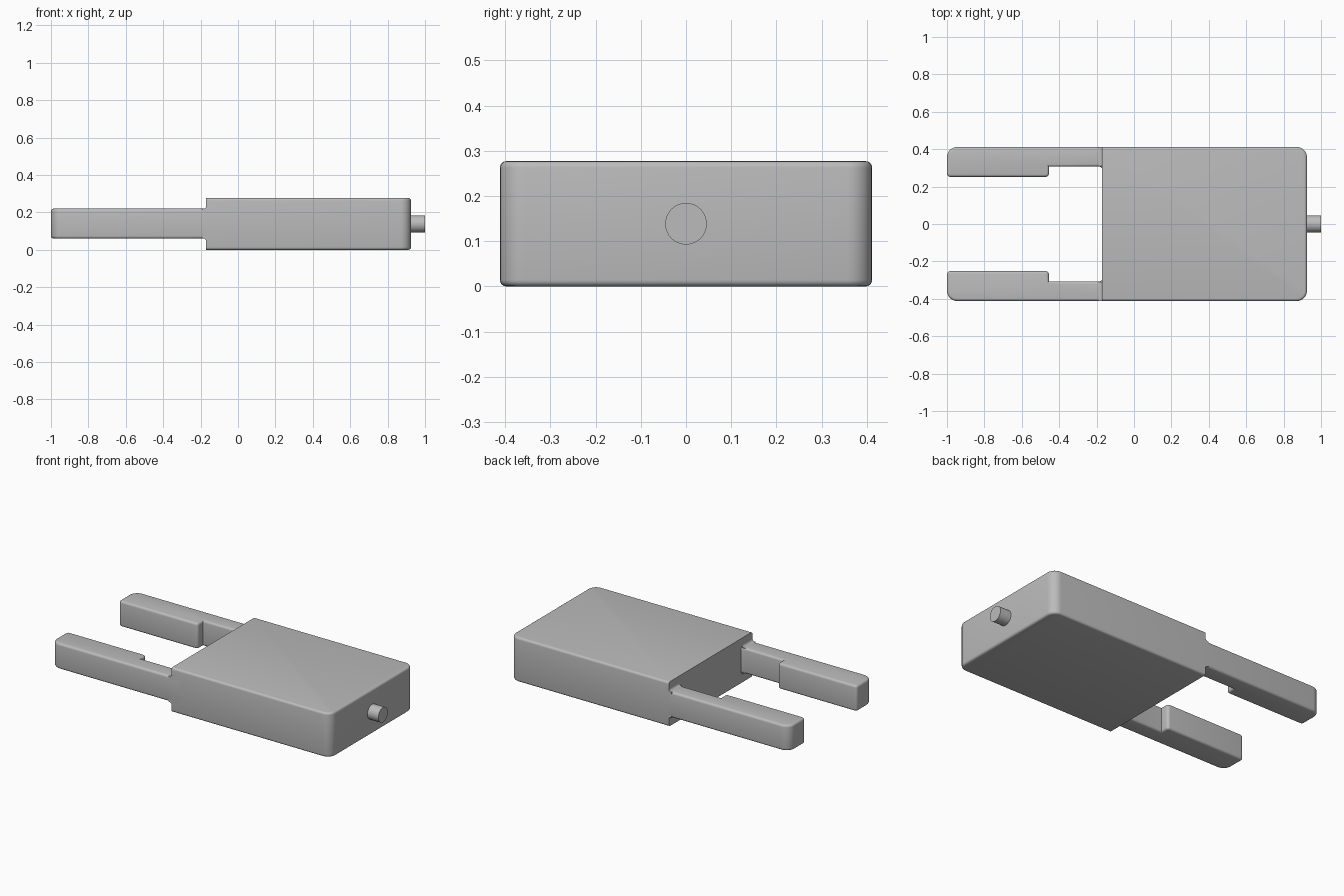
import bpy, bmesh, math
from mathutils import Vector

cube = bpy.data.objects.get("Cube")
if cube:
    bpy.data.objects.remove(cube)

# Single plain grey finish
grey = bpy.data.materials.new("plain_grey")
grey.use_nodes = True
GREY = (0.5, 0.5, 0.5, 1)
grey.diffuse_color = GREY
grey.node_tree.nodes["Principled BSDF"].inputs["Base Color"].default_value = GREY

BODY_BACK, BODY_FRONT, HALF_WIDTH, HEIGHT = -0.17, 0.925, 0.412, 0.277
ARM_LOW, ARM_HIGH, ARM_INNER = 0.06, 0.22, 0.307
EDGE = 0.014


def round_corners(corners, steps=6):
    """Replace each (x, y, radius) right-angle corner by an arc."""
    points = []
    for i, (x, y, r) in enumerate(corners):
        p = Vector((x, y))
        if r == 0:
            points.append(p)
            continue
        a = (Vector(corners[i - 1][:2]) - p).normalized()
        b = (Vector(corners[(i + 1) % len(corners)][:2]) - p).normalized()
        for k in range(steps + 1):
            t = k / steps * math.pi / 2
            points.append(p + r * (a * (1 - math.sin(t)) + b * (1 - math.cos(t))))
    return points


def finish(obj):
    obj.data.materials.append(grey)
    bpy.ops.object.select_all(action="DESELECT")
    obj.select_set(True)
    bpy.context.view_layer.objects.active = obj
    bpy.ops.object.shade_smooth_by_angle(angle=math.radians(35))


def prism(name, corners, place, low, high, soft=None):
    """Extrude a rounded outline; soft(midpoint) picks the rim edges to round."""
    bm = bmesh.new()
    outline = round_corners(corners)
    rings = [[bm.verts.new(place(p.x, p.y, d)) for p in outline] for d in (low, high)]
    bm.faces.new(rings[0])
    bm.faces.new(rings[1])
    n = len(outline)
    for i in range(n):
        j = (i + 1) % n
        bm.faces.new((rings[0][i], rings[0][j], rings[1][j], rings[1][i]))
    bmesh.ops.recalc_face_normals(bm, faces=bm.faces)
    if soft:
        rim = [e for ring in rings for i in range(n)
               for e in [bm.edges.get((ring[i], ring[(i + 1) % n]))]
               if soft((e.verts[0].co + e.verts[1].co) / 2)]
        bmesh.ops.bevel(bm, geom=rim, offset=EDGE, segments=4, profile=0.5,
                        affect="EDGES", clamp_overlap=False)
    mesh = bpy.data.meshes.new(name)
    bm.to_mesh(mesh)
    bm.free()
    obj = bpy.data.objects.new(name, mesh)
    bpy.context.collection.objects.link(obj)
    finish(obj)


def flat(x, y, d):
    return (x, y, d)


# Main block: rounded at the plug end, crisp at the arm end
prism("body", [(BODY_BACK, -HALF_WIDTH, 0), (BODY_FRONT, -HALF_WIDTH, 0.055),
               (BODY_FRONT, HALF_WIDTH, 0.055), (BODY_BACK, HALF_WIDTH, 0)],
      flat, 0, HEIGHT, lambda m: m.x > BODY_BACK + 0.01)

# Two arms, each with a thicker inward-stepped tip
for side, sign in (("left", 1), ("right", -1)):
    root = BODY_BACK + 0.06
    arm = [(-1, HALF_WIDTH, 0.055), (-1, 0.252, 0.018), (-0.455, 0.252, 0.018),
           (-0.455, ARM_INNER, 0), (BODY_BACK + 0.002, ARM_INNER, 0.018),
           (BODY_BACK + 0.002, 0.25, 0), (root, 0.25, 0), (root, HALF_WIDTH, 0)]
    prism(side + "_arm", [(x, y * sign, r) for x, y, r in arm], flat,
          ARM_LOW, ARM_HIGH, lambda m: m.x < root - 0.01)

    # Small fillets where the arm meets the block, above and below
    for label, z, up in (("upper", ARM_HIGH, 1), ("lower", ARM_LOW, -1)):
        inside = z - 0.02 * up
        x0 = BODY_BACK
        fillet = [(x0 - 0.02, z, 0), (x0, z, 0.015), (x0, z + 0.02 * up, 0),
                  (x0 + 0.02, z + 0.02 * up, 0), (x0 + 0.02, inside, 0),
                  (x0 - 0.02, inside, 0)]
        prism(f"{side}_{label}_fillet", fillet, lambda x, y, d: (x, d, y),
              sign * (ARM_INNER + 0.002), sign * HALF_WIDTH)

# Round peg on the end face
bpy.ops.mesh.primitive_cylinder_add(vertices=48, radius=0.046, depth=0.1,
                                    location=(0.95, 0, HEIGHT / 2),
                                    rotation=(0, math.pi / 2, 0))
peg = bpy.context.object
peg.name = "end_peg"
finish(peg)
